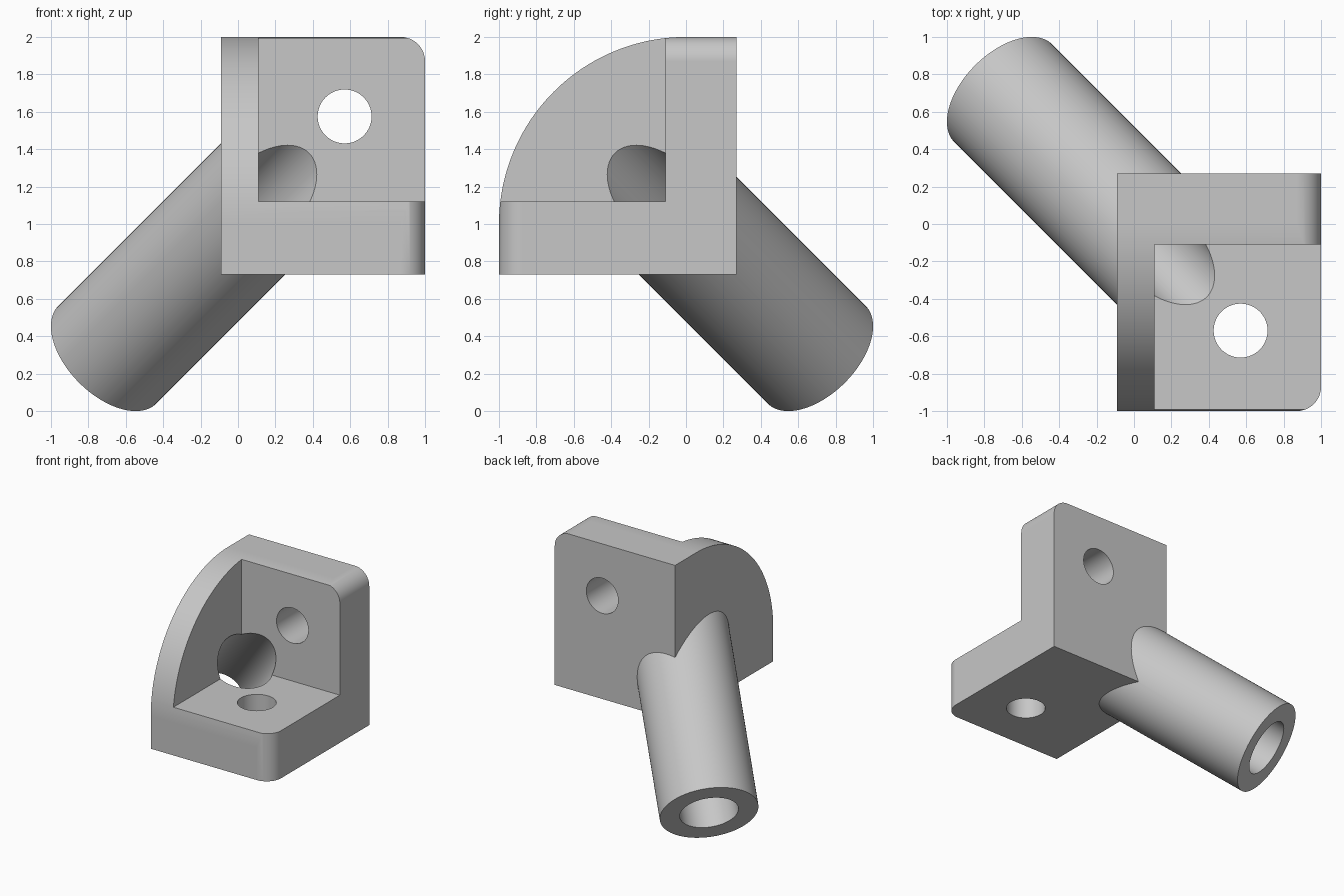
import bpy, bmesh
from math import cos, sin, radians
from mathutils import Matrix, Vector

old = bpy.data.objects.get("Cube")
if old:
    bpy.data.objects.remove(old, do_unlink=True)

grey = bpy.data.materials.new("light_grey")
grey.use_nodes = True
grey.diffuse_color = (0.57, 0.57, 0.57, 1)
grey.node_tree.nodes["Principled BSDF"].inputs["Base Color"].default_value = (0.57, 0.57, 0.57, 1)


def make_object(name, bm):
    bmesh.ops.recalc_face_normals(bm, faces=bm.faces)
    mesh = bpy.data.meshes.new(name)
    bm.to_mesh(mesh)
    bm.free()
    mesh.materials.append(grey)
    obj = bpy.data.objects.new(name, mesh)
    bpy.context.collection.objects.link(obj)
    return obj


def prism(name, outline, axis, low, high):
    """Extrude a 2D outline along the given axis index."""
    bm = bmesh.new()
    verts = []
    for point in outline:
        co = list(point)
        co.insert(axis, low)
        verts.append(bm.verts.new(co))
    face = bm.faces.new(verts)
    moved = bmesh.ops.extrude_face_region(bm, geom=[face])["geom"]
    shift = Vector((0, 0, 0))
    shift[axis] = high - low
    bmesh.ops.translate(bm, vec=shift, verts=[v for v in moved if isinstance(v, bmesh.types.BMVert)])
    return make_object(name, bm)


def rod(name, start, end, radius, segments=96):
    start, end = Vector(start), Vector(end)
    way = end - start
    place = Matrix.Translation((start + end) / 2) @ way.to_track_quat('Z', 'Y').to_matrix().to_4x4()
    bm = bmesh.new()
    bmesh.ops.create_cone(bm, cap_ends=True, segments=segments, radius1=radius,
                          radius2=radius, depth=way.length, matrix=place)
    return make_object(name, bm)


def arc(cx, cy, radius, start, end, steps):
    angles = [radians(start + (end - start) * i / steps) for i in range(steps + 1)]
    return [(cx + radius * cos(a), cy + radius * sin(a)) for a in angles]


def combine(target, other, operation):
    mod = target.modifiers.new(operation.lower(), 'BOOLEAN')
    mod.operation, mod.solver, mod.object = operation, 'EXACT', other
    bpy.context.view_layer.objects.active = target
    bpy.ops.object.modifier_apply(modifier=mod.name)
    bpy.data.objects.remove(other, do_unlink=True)


LEFT, BACK, BOTTOM = -0.09, 0.27, 0.73
ROUND = 0.13

# Block with the large quarter-round running from the top to the front
side = [(-1, BOTTOM), (BACK, BOTTOM), (BACK, 2)] + arc(0, 1, 1, 90, 180, 64)
body = prism("corner_bracket", side, 0, LEFT, 1.2)

# Rounded free corners of the upright plate and the floor plate
upright = [(-0.5, 0.5), (1, 0.5)] + arc(1 - ROUND, 2 - ROUND, ROUND, 0, 90, 16) + [(-0.5, 2)]
combine(body, prism("upright_outline", upright, 1, -1.5, 0.6), 'INTERSECT')
floor = [(-0.5, -1)] + arc(1 - ROUND, -1 + ROUND, ROUND, -90, 0, 16) + [(1, 0.6), (-0.5, 0.6)]
combine(body, prism("floor_outline", floor, 2, 0.4, 2.3), 'INTERSECT')


def on_axis(t):
    return (-1 + t, 1 - t, t)


# Diagonal tube running into the inner corner
combine(body, rod("tube", on_axis(0.302), on_axis(1.5), 0.37), 'UNION')

# Open pocket between the three plates
pocket = [(0.11, -1.5), (1.5, -1.5), (1.5, -0.11), (0.11, -0.11)]
combine(body, prism("pocket", pocket, 2, 1.12, 2.5), 'DIFFERENCE')

# Tube bore and the two screw holes
combine(body, rod("bore", on_axis(0.1), on_axis(1.5), 0.22), 'DIFFERENCE')
combine(body, rod("upright_hole", (0.57, -0.3, 1.575), (0.57, 0.5, 1.575), 0.144), 'DIFFERENCE')
combine(body, rod("floor_hole", (0.57, -0.57, 0.5), (0.57, -0.57, 1.3), 0.144), 'DIFFERENCE')

# Smooth curved faces, keep crisp edges
for obj in bpy.context.selected_objects:
    obj.select_set(False)
body.select_set(True)
bpy.context.view_layer.objects.active = body
bpy.ops.object.shade_smooth_by_angle(angle=radians(25))
normals = body.modifiers.new("weighted_normals", 'WEIGHTED_NORMAL')
normals.keep_sharp = True
